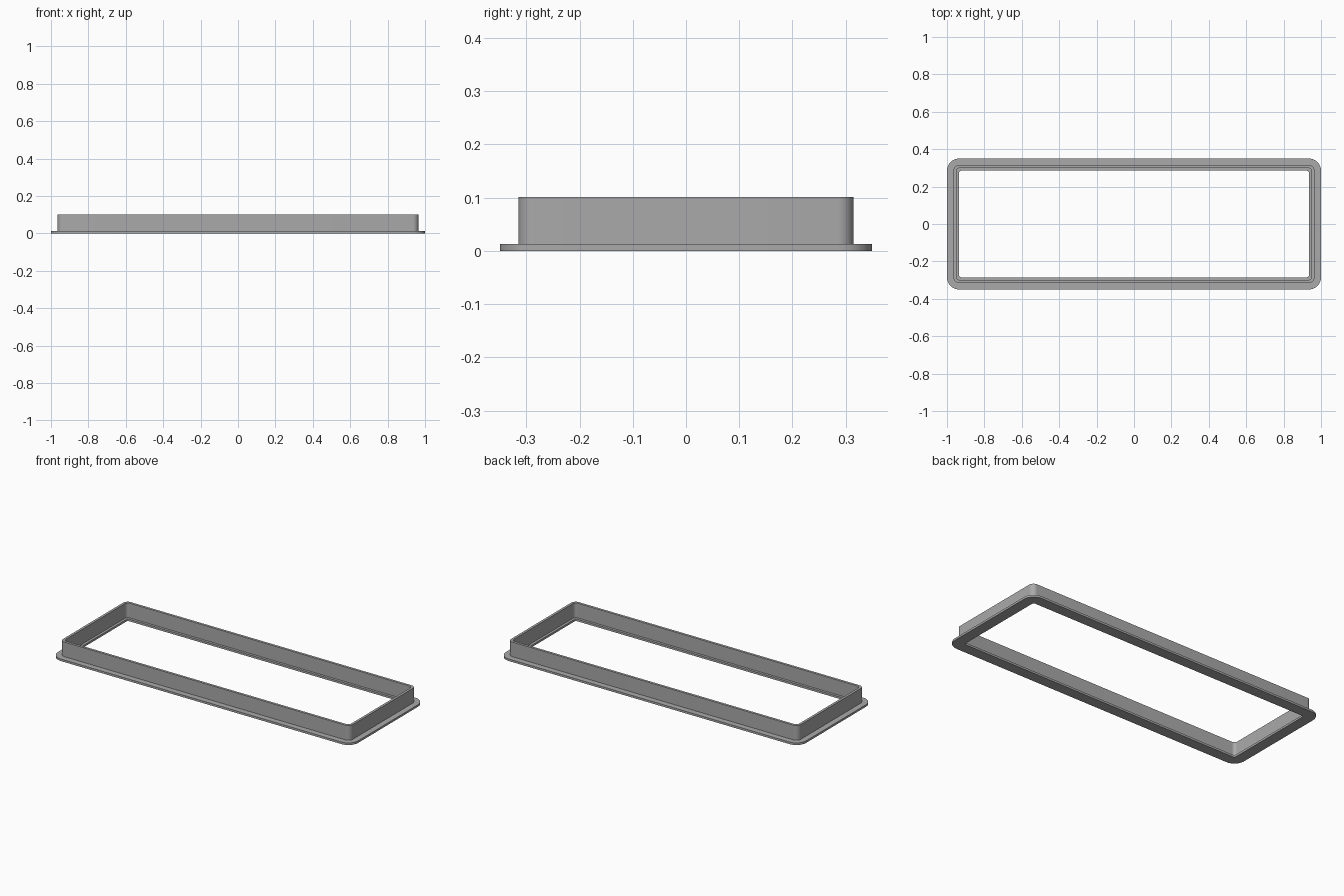
import bpy, bmesh, math

if "Cube" in bpy.data.objects:
    bpy.data.objects.remove(bpy.data.objects["Cube"])

SEG = 10  # segments per rounded corner

grey = bpy.data.materials.new("plain grey")
grey.diffuse_color = (0.4, 0.4, 0.4, 1)
grey.use_nodes = True
grey.node_tree.nodes["Principled BSDF"].inputs["Base Color"].default_value = grey.diffuse_color


def ring(bm, hx, hy, r, z):
    """Rounded rectangle loop of vertices."""
    verts = []
    for i, (sx, sy) in enumerate([(1, 1), (-1, 1), (-1, -1), (1, -1)]):
        for k in range(SEG + 1):
            a = math.pi / 2 * (i + k / SEG)
            verts.append(bm.verts.new((sx * (hx - r) + r * math.cos(a),
                                       sy * (hy - r) + r * math.sin(a), z)))
    return verts


# cross-section: (inset from outer edge, corner radius, height)
profile = [
    (0.0, 0.065, 0.0),       # flange underside, outer edge
    (0.0, 0.065, 0.0125),    # flange top
    (0.035, 0.03, 0.0125),   # foot of wall
    (0.035, 0.03, 0.101),    # wall top, outside
    (0.050, 0.02, 0.101),    # wall top, inside
    (0.050, 0.02, 0.0125),   # inner ledge
    (0.065, 0.012, 0.0125),  # ledge lip
    (0.065, 0.012, 0.0),     # opening, underside
]

bm = bmesh.new()
rings = [ring(bm, 1.0 - d, 0.35 - d, r, z) for d, r, z in profile]
for a, b in zip(rings, rings[1:] + rings[:1]):
    n = len(a)
    for i in range(n):
        j = (i + 1) % n
        bm.faces.new((a[i], a[j], b[j], b[i]))
bmesh.ops.recalc_face_normals(bm, faces=bm.faces)

mesh = bpy.data.meshes.new("flanged_frame")
bm.to_mesh(mesh)
bm.free()
mesh.materials.append(grey)
frame = bpy.data.objects.new("flanged_frame", mesh)
bpy.context.collection.objects.link(frame)
bpy.context.view_layer.objects.active = frame
frame.select_set(True)
bpy.ops.object.shade_smooth_by_angle(angle=math.radians(30))
